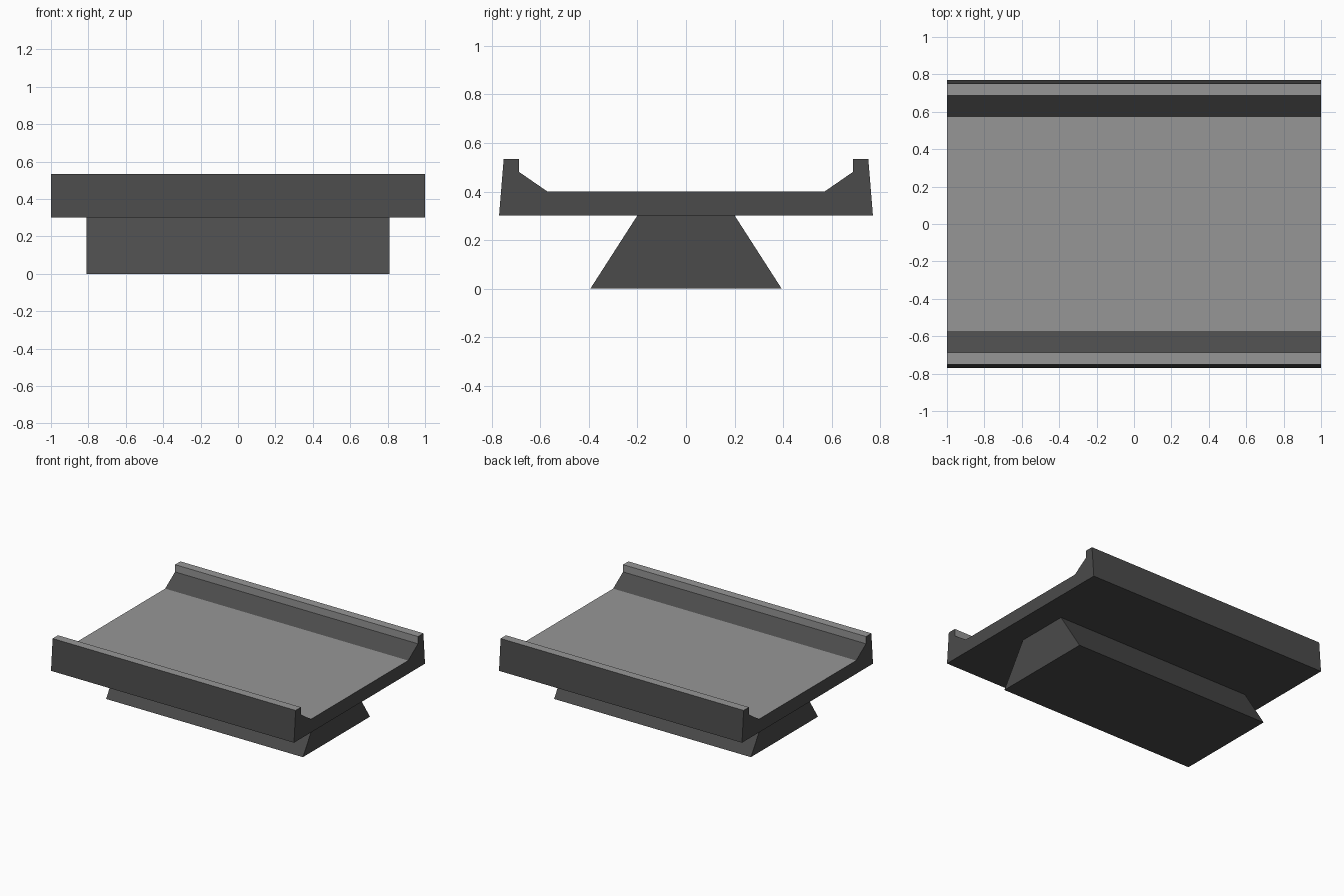
import bpy
import bmesh

if "Cube" in bpy.data.objects:
    bpy.data.objects.remove(bpy.data.objects["Cube"])


def make_material(name, value):
    mat = bpy.data.materials.new(name)
    mat.diffuse_color = (value, value, value, 1.0)
    mat.use_nodes = True
    mat.node_tree.nodes["Principled BSDF"].inputs["Base Color"].default_value = mat.diffuse_color
    return mat


dark = make_material("dark_grey", 0.07)
light = make_material("light_grey", 0.305)


def extrude_profile(name, half_profile, half_length, light_rule=None):
    """Mirror a (y, z) half profile across y = 0 and extrude it along x."""
    profile = half_profile + [(-y, z) for y, z in reversed(half_profile)]
    bm = bmesh.new()
    face = bm.faces.new([bm.verts.new((-half_length, y, z)) for y, z in profile])
    result = bmesh.ops.extrude_face_region(bm, geom=[face])
    moved = [v for v in result["geom"] if isinstance(v, bmesh.types.BMVert)]
    bmesh.ops.translate(bm, verts=moved, vec=(2 * half_length, 0, 0))
    bmesh.ops.recalc_face_normals(bm, faces=bm.faces)
    bm.normal_update()
    for f in bm.faces:
        if light_rule and light_rule(f.normal, f.calc_center_median()):
            f.material_index = 1
    mesh = bpy.data.meshes.new(name)
    bm.to_mesh(mesh)
    bm.free()
    mesh.materials.append(dark)
    mesh.materials.append(light)
    obj = bpy.data.objects.new(name, mesh)
    bpy.context.collection.objects.link(obj)
    return obj


def flat_top_or_inner_wall(normal, center):
    """Level upper faces, and upright faces that look towards the middle."""
    inner_wall = abs(normal.y) > 0.99 and normal.y * center.y < 0
    return normal.z > 0.99 or inner_wall


# Tapered support under the deck
extrude_profile("support_base", [(0.394, 0.0), (0.2, 0.302)], 0.81)

# Deck with sloped kerbs and side parapets
extrude_profile("deck", [
    (0.77, 0.302), (0.751, 0.535), (0.688, 0.535),
    (0.688, 0.481), (0.572, 0.401),
], 1.0, flat_top_or_inner_wall)
